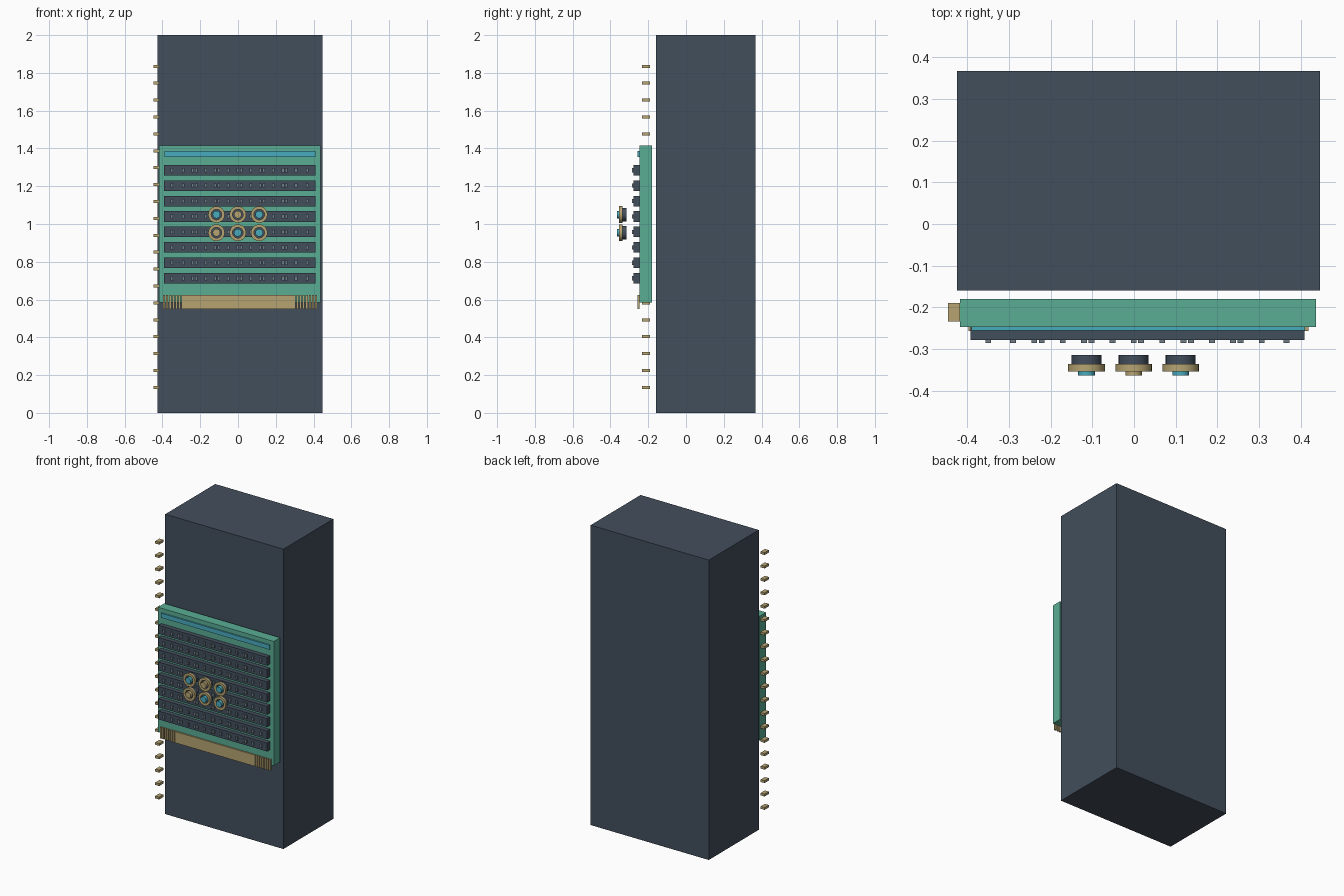
import bpy, bmesh, math
from mathutils import Matrix

cube = bpy.data.objects.get("Cube")
if cube:
    bpy.data.objects.remove(cube, do_unlink=True)


def material(name, rgb):
    lin = [((c / 255 + 0.055) / 1.055) ** 2.4 for c in rgb] + [1]
    m = bpy.data.materials.new(name)
    m.use_nodes = True
    m.diffuse_color = lin
    m.node_tree.nodes["Principled BSDF"].inputs["Base Color"].default_value = lin
    return m


slate = material("slate", (66, 78, 92))
green = material("board green", (90, 174, 148))
gold = material("dull gold", (182, 164, 114))
cyan = material("cyan", (72, 172, 190))
grey = material("chip grey", (112, 126, 136))


def finish(name, bm, mat):
    mesh = bpy.data.meshes.new(name)
    bmesh.ops.recalc_face_normals(bm, faces=bm.faces)
    bm.to_mesh(mesh)
    bm.free()
    mesh.materials.append(mat)
    obj = bpy.data.objects.new(name, mesh)
    bpy.context.collection.objects.link(obj)
    return obj


def add_box(bm, x0, x1, y0, y1, z0, z1):
    centre = ((x0 + x1) / 2, (y0 + y1) / 2, (z0 + z1) / 2)
    size = (x1 - x0, y1 - y0, z1 - z0, 1)
    bmesh.ops.create_cube(bm, size=1, matrix=Matrix.Translation(centre) @ Matrix.Diagonal(size))


def boxes(name, mat, dims):
    bm = bmesh.new()
    for d in dims:
        add_box(bm, *d)
    return finish(name, bm, mat)


def turned(name, mat, profile, x, z, sides=24):
    """Closed loop of (radius, y) points spun around a front-to-back axis."""
    bm = bmesh.new()
    rings = []
    for i in range(sides):
        a = 2 * math.pi * i / sides
        rings.append([bm.verts.new((x + r * math.cos(a), y, z + r * math.sin(a)))
                      for r, y in profile])
    n = len(profile)
    for i in range(sides):
        a, b = rings[i], rings[(i + 1) % sides]
        for j in range(n):
            k = (j + 1) % n
            bm.faces.new((a[j], a[k], b[k], b[j]))
    bmesh.ops.remove_doubles(bm, verts=bm.verts, dist=1e-5)
    return finish(name, bm, mat)


# Cabinet and board
boxes("cabinet", slate, [(-0.425, 0.447, -0.16, 0.367, 0, 2)])
boxes("board", green, [(-0.418, 0.437, -0.247, -0.18, 0.585, 1.415)])
boxes("top_strip", cyan, [(-0.39, 0.41, -0.256, -0.247, 1.356, 1.386)])

# Column of side tabs
boxes("side_tabs", gold,
      [(-0.447, -0.418, -0.234, -0.19, z - 0.008, z + 0.008)
       for z in (0.135 + i * 1.7 / 19 for i in range(20))])

# Edge connector: wide plate with thin contacts on both ends
boxes("connector_plate", gold, [(-0.285, 0.305, -0.257, -0.247, 0.55, 0.625)])
contacts = [s + i * 0.0165 for s in (-0.397, 0.309) for i in range(7)]
boxes("connector_contacts", gold,
      [(x, x + 0.011, -0.257, -0.247, 0.55, 0.625) for x in contacts])

# Module bars, each with single and paired chips
rows = [0.713 + i * 0.0817 for i in range(8)]
boxes("module_bars", slate,
      [(-0.393, 0.409, -0.278, -0.247, z - 0.028, z + 0.028) for z in rows])
chip_x = []
for i in range(13):
    x = -0.35 + i * 0.0597
    paired = i % 2 == 0 and 0 < i < 12
    chip_x += [x - 0.009, x + 0.009] if paired else [x]
boxes("chips", grey,
      [(x - 0.007, x + 0.007, -0.286, -0.278, z - 0.011, z + 0.011)
       for z in rows for x in chip_x])

# Six floating ports: dark body, gold collar, coloured pin
pins = {1.05: (cyan, gold, cyan), 0.954: (gold, cyan, cyan)}
for z, colours in pins.items():
    for x, colour in zip((-0.114, -0.001, 0.112), colours):
        parts = [
            turned("port_body", slate, [(0, -0.314), (0.036, -0.314), (0.036, -0.342), (0, -0.342)], x, z),
            turned("port_collar", gold, [(0.028, -0.336), (0.044, -0.336), (0.044, -0.354), (0.028, -0.354)], x, z),
            turned("port_pin", colour, [(0, -0.34), (0.02, -0.34), (0.02, -0.364), (0, -0.364)], x, z),
        ]
        for p in parts:
            bpy.ops.object.select_all(action='DESELECT')
            p.select_set(True)
            bpy.context.view_layer.objects.active = p
            bpy.ops.object.shade_smooth_by_angle(angle=math.radians(35))
